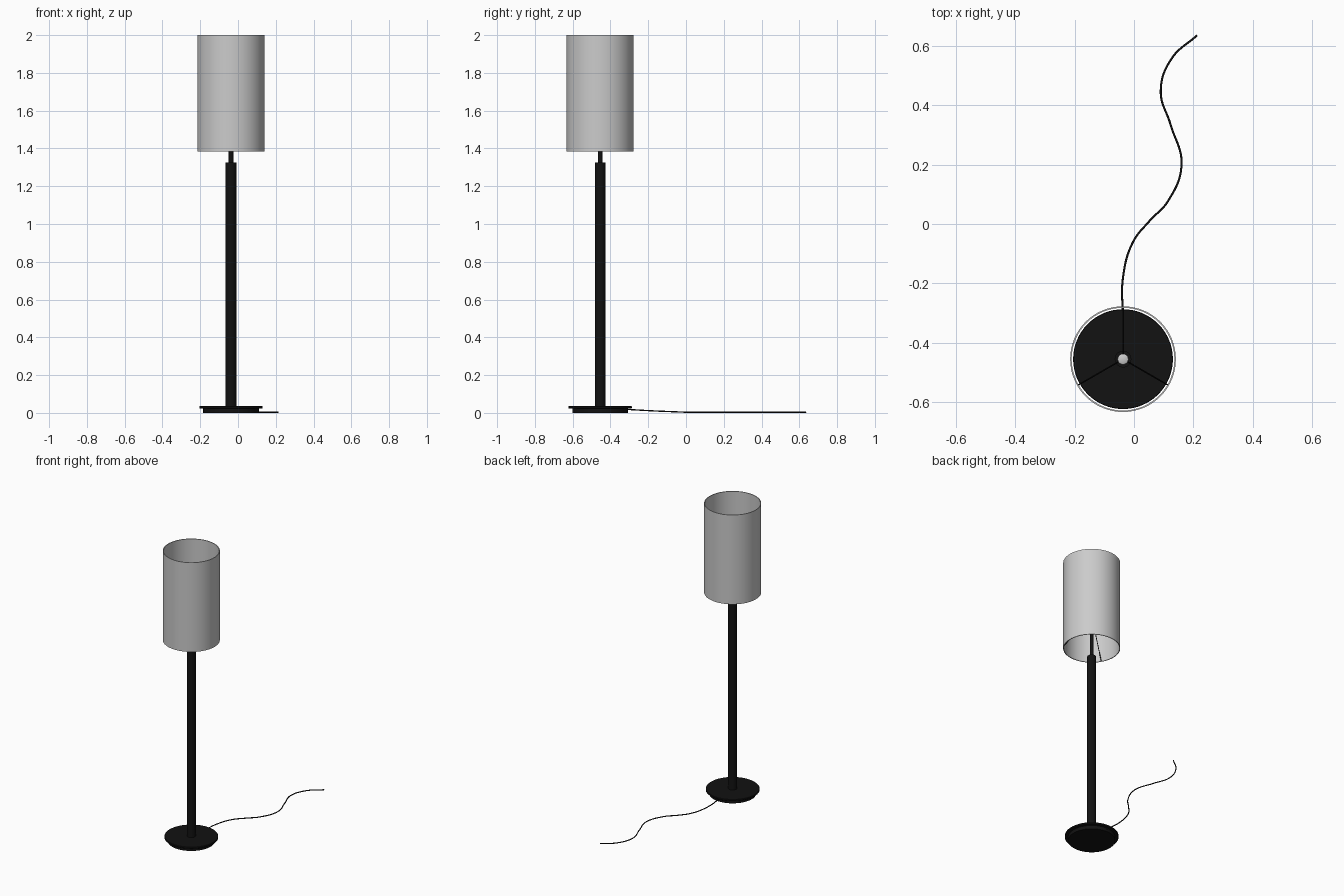
import bpy, bmesh
from math import radians, sin, cos, pi
from mathutils import Vector

if "Cube" in bpy.data.objects:
    bpy.data.objects.remove(bpy.data.objects["Cube"])

CX, CY = -0.037, -0.455  # lamp axis

black = bpy.data.materials.new("black_metal")
black.diffuse_color = (0.006, 0.006, 0.006, 1)
black.use_nodes = True
black.node_tree.nodes["Principled BSDF"].inputs["Base Color"].default_value = black.diffuse_color


def lathe(name, profile, mat=None, closed=False, n=64):
    """Revolve (radius, z) points about the lamp axis."""
    bm = bmesh.new()
    rings = []
    for r, z in profile:
        rings.append([bm.verts.new((r * cos(2 * pi * i / n), r * sin(2 * pi * i / n), z))
                      for i in range(n)])
    pairs = list(zip(rings, rings[1:]))
    if closed:
        pairs.append((rings[-1], rings[0]))
    else:
        bm.faces.new(rings[0])
        bm.faces.new(rings[-1])
    for a, b in pairs:
        for i in range(n):
            j = (i + 1) % n
            bm.faces.new((a[i], a[j], b[j], b[i]))
    bmesh.ops.recalc_face_normals(bm, faces=bm.faces)
    me = bpy.data.meshes.new(name)
    bm.to_mesh(me)
    bm.free()
    ob = bpy.data.objects.new(name, me)
    ob.location = (CX, CY, 0)
    bpy.context.collection.objects.link(ob)
    if mat:
        me.materials.append(mat)
    bpy.ops.object.select_all(action='DESELECT')
    ob.select_set(True)
    bpy.context.view_layer.objects.active = ob
    bpy.ops.object.shade_smooth_by_angle(angle=radians(35))
    return ob


def wire(name, points, radius, kind='POLY'):
    """Round wire through the given points."""
    cu = bpy.data.curves.new(name, 'CURVE')
    cu.dimensions = '3D'
    cu.bevel_depth = radius
    cu.bevel_resolution = 3
    cu.use_fill_caps = True
    sp = cu.splines.new(kind)
    if kind == 'BEZIER':
        sp.bezier_points.add(len(points) - 1)
        for bp, p in zip(sp.bezier_points, points):
            bp.co = p
            bp.handle_left_type = bp.handle_right_type = 'AUTO'
    else:
        sp.points.add(len(points) - 1)
        for sp_p, p in zip(sp.points, points):
            sp_p.co = (*p, 1)
    cu.materials.append(black)
    ob = bpy.data.objects.new(name, cu)
    bpy.context.collection.objects.link(ob)
    return ob


# Base: recessed foot under a wider plate
lathe("base_foot", [(0.147, 0.0), (0.147, 0.024)], black)
lathe("base_plate", [(0.166, 0.024), (0.168, 0.026), (0.168, 0.034), (0.166, 0.036)], black)

# Pole and the thin inner rod
lathe("pole", [(0.028, 0.036), (0.028, 1.325)], black, n=32)
lathe("inner_rod", [(0.012, 1.32), (0.012, 1.60)], black, n=24)

# Small hub carrying the shade struts
lathe("strut_hub", [(0.012, 1.595), (0.018, 1.598), (0.018, 1.615), (0.012, 1.618)], n=24)

# Open cylindrical shade with thin wall
lathe("shade", [(0.178, 1.385), (0.178, 2.0), (0.173, 2.0), (0.173, 1.385)], closed=True)

# Three sloping struts from hub to lower rim
for k, ang in enumerate((90, 210, 330)):
    d = Vector((cos(radians(ang)), sin(radians(ang)), 0))
    c = Vector((CX, CY, 0))
    wire(f"shade_strut_{k + 1}",
         [c + d * 0.008 + Vector((0, 0, 1.608)), c + d * 0.174 + Vector((0, 0, 1.389))], 0.0025)

# Power cord leaving the base and winding over the floor
wire("power_cord", [
    (CX, -0.32, 0.019), (CX, -0.18, 0.011), (-0.003, -0.06, 0.006), (0.052, 0.01, 0.0035),
    (0.113, 0.075, 0.0035), (0.16, 0.2, 0.0035), (0.123, 0.335, 0.0035),
    (0.09, 0.448, 0.0035), (0.126, 0.556, 0.0035), (0.212, 0.635, 0.0035)], 0.0035, 'BEZIER')
